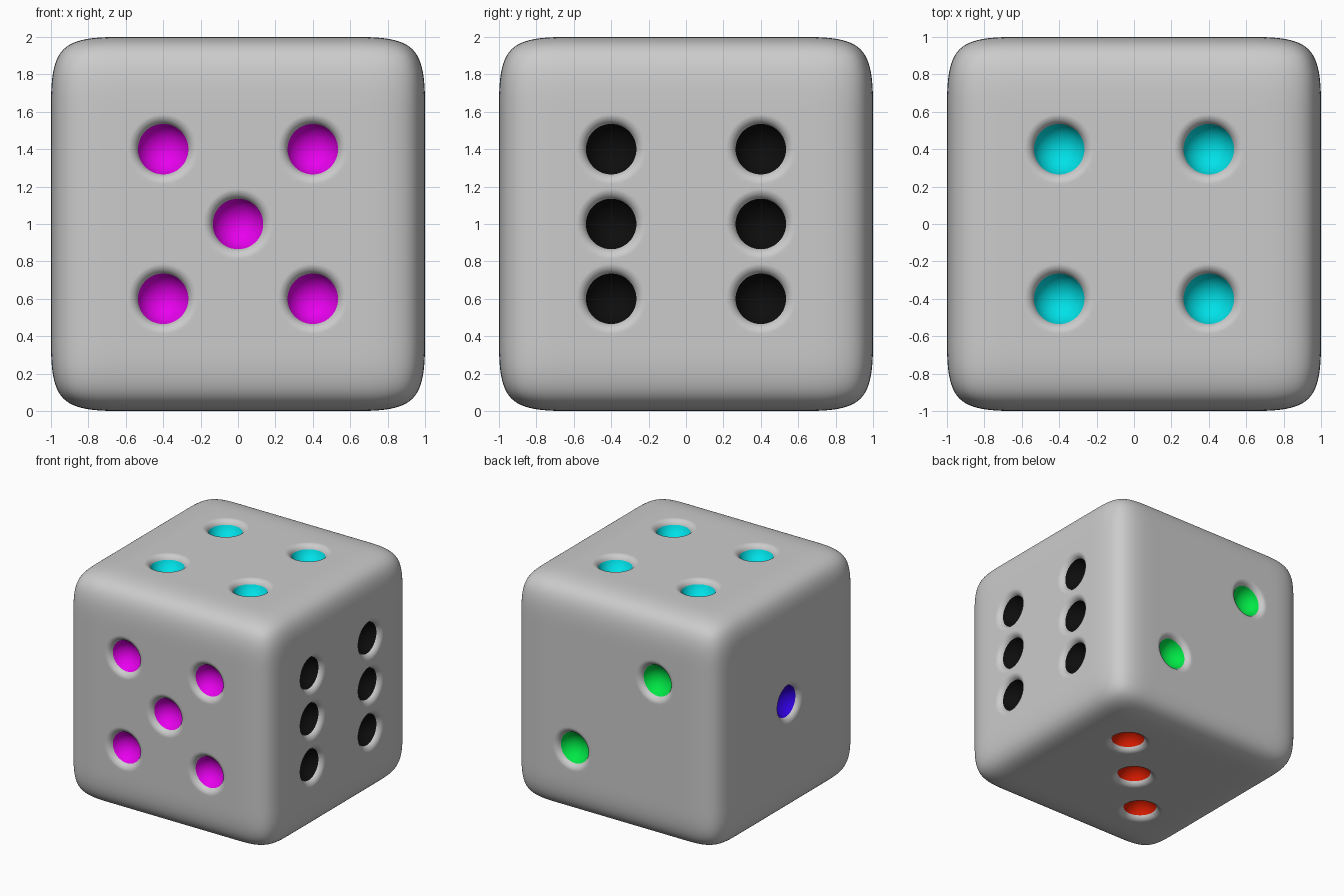
import bpy, bmesh
from math import sin, cos, tau, radians
from mathutils import Vector, Matrix

if "Cube" in bpy.data.objects:
    bpy.data.objects.remove(bpy.data.objects["Cube"])

D = 0.4            # pip spacing
PIP_R = 0.135      # coloured pip radius
LIP = 0.058        # lip rounding radius
WALL = radians(70) # slope where lip meets bowl
SEG = 48

def material(name, rgb):
    m = bpy.data.materials.new(name)
    m.diffuse_color = (*rgb, 1)
    m.use_nodes = True
    m.node_tree.nodes["Principled BSDF"].inputs["Base Color"].default_value = m.diffuse_color
    return m

mats = [material("body_grey", (0.8, 0.8, 0.8)),
        material("magenta", (0.8, 0.0, 0.85)),
        material("black", (0.004, 0.004, 0.004)),
        material("cyan", (0.0, 0.75, 0.8)),
        material("green", (0.0, 0.8, 0.06)),
        material("blue", (0.03, 0.0, 0.75)),
        material("red", (0.75, 0.012, 0.0))]

def make_object(name, bm):
    for f in bm.faces:
        f.smooth = True
    me = bpy.data.meshes.new(name)
    bm.to_mesh(me)
    bm.free()
    for m in mats:
        me.materials.append(m)
    ob = bpy.data.objects.new(name, me)
    bpy.context.collection.objects.link(ob)
    return ob

# Pip profile (radius, height): collar, rounded lip, spherical bowl
lip_steps, bowl_steps = 6, 9
profile = [(PIP_R + LIP * sin(WALL), 0.08)]
for i in range(lip_steps + 1):
    a = WALL * i / lip_steps
    profile.append((PIP_R + LIP * (sin(WALL) - sin(a)), 0.0006 - LIP * (1 - cos(a))))
bowl_start = len(profile) - 1
R = PIP_R / sin(WALL)
rim_z = profile[-1][1]
for i in range(1, bowl_steps):
    a = WALL * (1 - i / bowl_steps)
    profile.append((R * sin(a), rim_z - R * (cos(a) - cos(WALL))))
bottom_z = rim_z - R * (1 - cos(WALL))

def add_pip(bm, origin, u, v, n, mat):
    def P(r, z, k):
        t = tau * k / SEG
        return bm.verts.new(origin + u * r * cos(t) + v * r * sin(t) + n * z)
    rings = [[P(r, z, k) for k in range(SEG)] for r, z in profile]
    bm.faces.new(rings[0])
    for i in range(len(rings) - 1):
        a, b = rings[i], rings[i + 1]
        for k in range(SEG):
            j = (k + 1) % SEG
            f = bm.faces.new((a[k], b[k], b[j], a[j]))
            f.material_index = mat if i >= bowl_start else 0
    tip = bm.verts.new(origin + n * bottom_z)
    for k in range(SEG):
        f = bm.faces.new((rings[-1][k], tip, rings[-1][(k + 1) % SEG]))
        f.material_index = mat

X, Y, Z = Vector((1, 0, 0)), Vector((0, 1, 0)), Vector((0, 0, 1))
corners = [(-1, -1), (1, -1), (-1, 1), (1, 1)]
# Each face: normal, u axis, v axis, material, pip grid positions
faces = [(-Y, X, Z, 1, corners + [(0, 0)]),
         (X, Y, Z, 2, corners + [(-1, 0), (1, 0)]),
         (Z, X, Y, 3, corners),
         (Y, X, Z, 4, [(-1, 1), (1, -1)]),
         (-X, Y, Z, 5, [(0, 0)]),
         (-Z, X, Y, 6, [(-1, -1), (0, 0), (1, 1)])]

# Pip cutters
bm = bmesh.new()
for n, u, v, mat, spots in faces:
    for a, b in spots:
        add_pip(bm, Z + n + u * a * D + v * b * D, u, v, n, mat)
bmesh.ops.recalc_face_normals(bm, faces=bm.faces)
cutter = make_object("pip_cutters", bm)
cutter.hide_render = True
cutter.hide_viewport = False
cutter.display_type = 'WIRE'

# Die body: 5 x 5 grid cube, rounded by subdivision
bm = bmesh.new()
bmesh.ops.create_cube(bm, size=2, matrix=Matrix.Translation(Z))
bmesh.ops.subdivide_edges(bm, edges=bm.edges[:], cuts=4, use_grid_fill=True)
body = make_object("die_body", bm)
sub = body.modifiers.new("round", 'SUBSURF')
sub.levels = sub.render_levels = 4
cut = body.modifiers.new("pips", 'BOOLEAN')
cut.operation = 'DIFFERENCE'
cut.solver = 'EXACT'
cut.object = cutter
